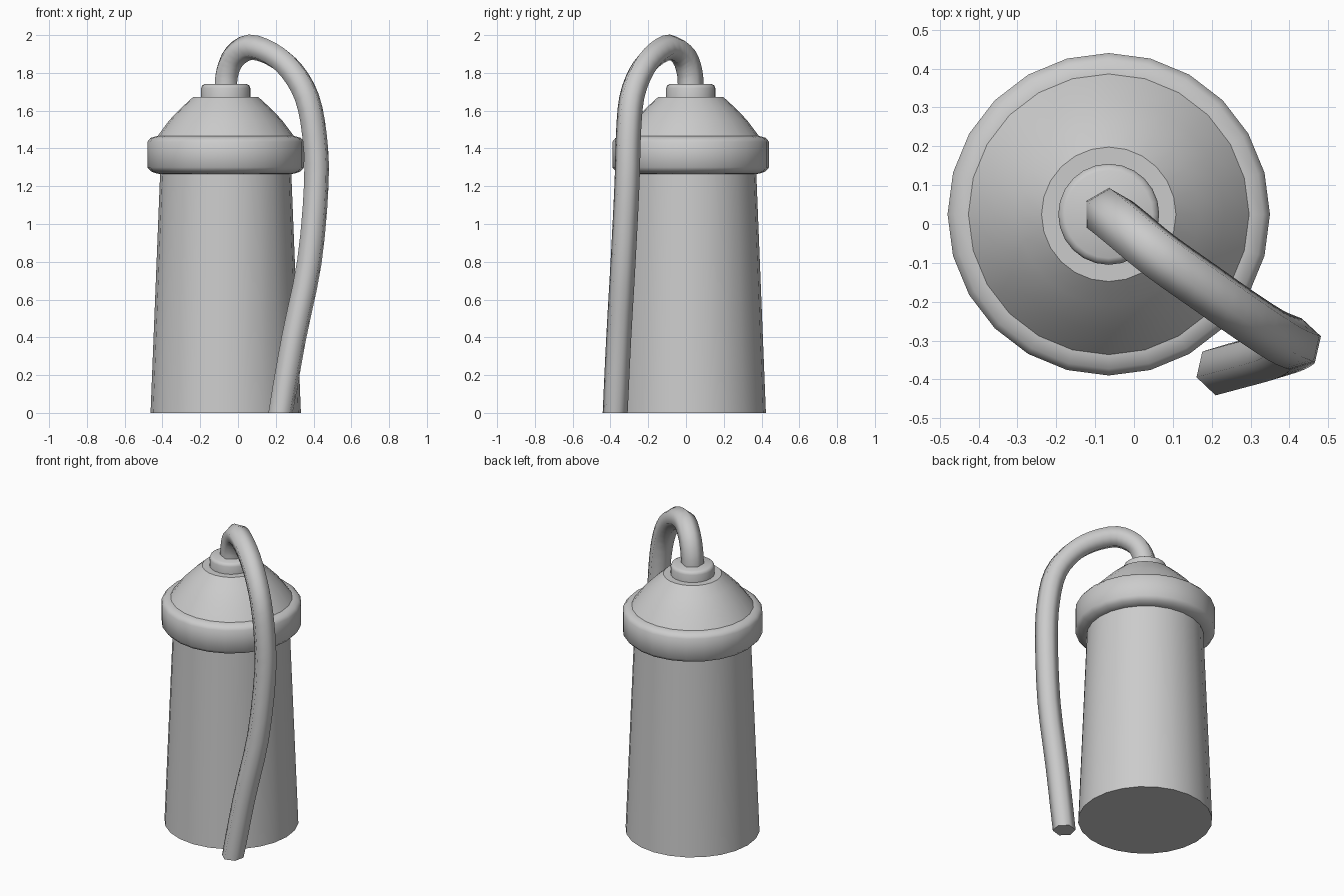
import bpy, bmesh, math
from mathutils import Vector

if "Cube" in bpy.data.objects:
    bpy.data.objects.remove(bpy.data.objects["Cube"])

CX, CY, SIDES = -0.065, 0.025, 24


def finish(name, bm, angle):
    bmesh.ops.recalc_face_normals(bm, faces=bm.faces)
    me = bpy.data.meshes.new(name)
    bm.to_mesh(me)
    bm.free()
    ob = bpy.data.objects.new(name, me)
    bpy.context.collection.objects.link(ob)
    bpy.ops.object.select_all(action='DESELECT')
    ob.select_set(True)
    bpy.context.view_layer.objects.active = ob
    bpy.ops.object.shade_smooth_by_angle(angle=math.radians(angle))
    return ob


def skin(bm, rings):
    """Join rings of points with quads and close both ends."""
    vs = [[bm.verts.new(p) for p in r] for r in rings]
    n = len(vs[0])
    for a, b in zip(vs, vs[1:]):
        for i in range(n):
            j = (i + 1) % n
            bm.faces.new((a[i], a[j], b[j], b[i]))
    bm.faces.new(vs[0][::-1])
    bm.faces.new(vs[-1])


def turned(name, profile, angle=40):
    """Solid of revolution from (radius, z) pairs."""
    bm = bmesh.new()
    skin(bm, [[(CX + r * math.cos(math.tau * i / SIDES),
                CY + r * math.sin(math.tau * i / SIDES), z)
               for i in range(SIDES)] for r, z in profile])
    return finish(name, bm, angle)


def smooth_path(pts, steps):
    """Catmull-Rom points through the control points."""
    p = [Vector(q) for q in pts]
    p = [2 * p[0] - p[1]] + p + [2 * p[-1] - p[-2]]
    out = []
    for a, b, c, d in zip(p, p[1:], p[2:], p[3:]):
        for k in range(steps):
            t = k / steps
            out.append(0.5 * (2 * b + (c - a) * t + (2 * a - 5 * b + 4 * c - d) * t * t
                              + (3 * b - a - 3 * c + d) * t ** 3))
    return out + [p[-2]]


# Tapered tank
turned("tank_body", [(0.398, 0), (0.346, 1.30)])

# Rounded collar around the top of the tank
turned("collar", [(0.345, 1.265), (0.365, 1.267), (0.395, 1.278), (0.415, 1.30),
                  (0.415, 1.435), (0.398, 1.456), (0.365, 1.465)], 50)

# Domed shoulder
turned("shoulder", [(0.365, 1.46), (0.298, 1.55), (0.233, 1.617), (0.173, 1.672)], 30)

# Bevelled outlet fitting
turned("outlet_fitting", [(0.13, 1.66), (0.13, 1.72), (0.125, 1.733), (0.113, 1.74)], 50)

# Six-sided hose looping from the fitting down to the ground
path = smooth_path([(-0.065, 0.025, 1.72), (-0.057, 0.02, 1.80), (-0.02, -0.01, 1.885),
                    (0.065, -0.08, 1.936), (0.185, -0.165, 1.896), (0.285, -0.235, 1.81),
                    (0.365, -0.287, 1.67), (0.405, -0.305, 1.47), (0.415, -0.312, 1.22),
                    (0.378, -0.333, 0.8), (0.296, -0.356, 0.4), (0.225, -0.375, 0)], 3)
rings, side, last = [], Vector((0, 1, 0)), Vector((0, 0, 1))
for i, c in enumerate(path):
    t = (path[min(i + 1, len(path) - 1)] - path[max(i - 1, 0)]).normalized()
    side = last.rotation_difference(t) @ side
    side = (side - t * side.dot(t)).normalized()
    last, up = t, t.cross(side)
    rings.append([c + 0.068 * (side * math.cos(math.tau * k / 6) + up * math.sin(math.tau * k / 6))
                  for k in range(6)])
for q in rings[-1]:
    q.z = 0
bm = bmesh.new()
skin(bm, rings)
finish("hose", bm, 65)
